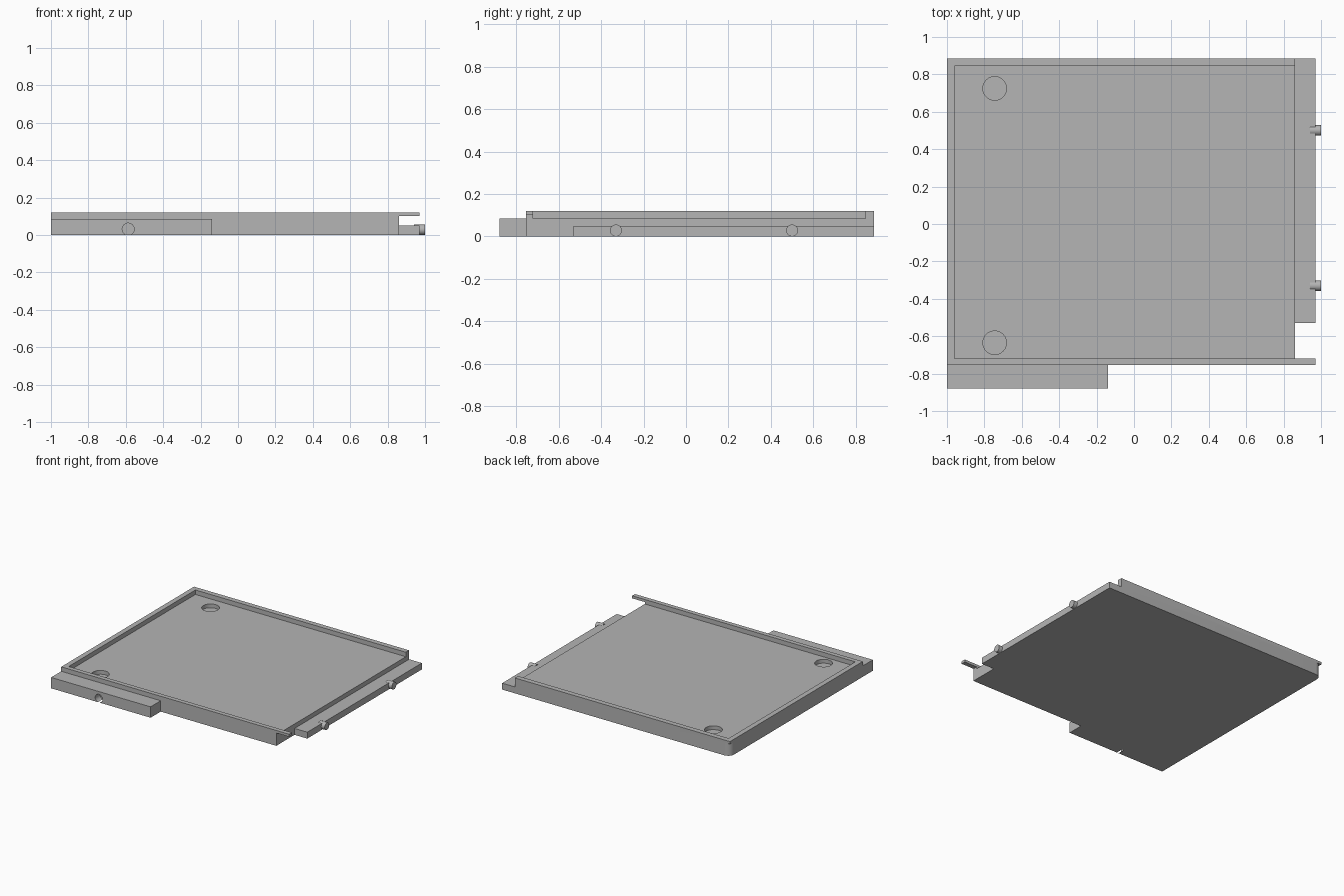
import bpy, bmesh, math
from mathutils import Matrix

if "Cube" in bpy.data.objects:
    bpy.data.objects.remove(bpy.data.objects["Cube"], do_unlink=True)

grey = bpy.data.materials.new("plain grey")
grey.use_nodes = True
COLOUR = (0.46, 0.46, 0.46, 1)
grey.diffuse_color = COLOUR
grey.node_tree.nodes["Principled BSDF"].inputs["Base Color"].default_value = COLOUR


def finish(name, bm):
    bmesh.ops.recalc_face_normals(bm, faces=bm.faces)
    mesh = bpy.data.meshes.new(name)
    bm.to_mesh(mesh)
    bm.free()
    mesh.materials.append(grey)
    ob = bpy.data.objects.new(name, mesh)
    bpy.context.collection.objects.link(ob)
    return ob


def box(name, x, y, z):
    bm = bmesh.new()
    bmesh.ops.create_cube(bm, size=1)
    for v in bm.verts:
        v.co = [lo if c < 0 else hi for c, (lo, hi) in zip(v.co, (x, y, z))]
    return finish(name, bm)


def cylinder(name, centre, radius, length, axis="Z"):
    turn = {"X": Matrix.Rotation(math.pi / 2, 4, "Y"),
            "Y": Matrix.Rotation(math.pi / 2, 4, "X"),
            "Z": Matrix()}[axis]
    bm = bmesh.new()
    bmesh.ops.create_cone(bm, cap_ends=True, segments=48, radius1=radius, radius2=radius,
                          depth=length, matrix=Matrix.Translation(centre) @ turn)
    return finish(name, bm)


def prism(name, outline, z0, z1):
    bm = bmesh.new()
    face = bm.faces.new([bm.verts.new((x, y, z0)) for x, y in outline])
    new = bmesh.ops.extrude_face_region(bm, geom=[face])["geom"]
    bmesh.ops.translate(bm, vec=(0, 0, z1 - z0),
                        verts=[g for g in new if isinstance(g, bmesh.types.BMVert)])
    return finish(name, bm)


def cut(target, cutter):
    cutter.hide_render = True
    mod = target.modifiers.new("cut", "BOOLEAN")
    mod.operation, mod.solver, mod.object = "DIFFERENCE", "EXACT", cutter
    bpy.context.view_layer.objects.active = target
    bpy.ops.object.modifier_apply(modifier=mod.name)
    bpy.data.objects.remove(cutter, do_unlink=True)


def shade(ob):
    bpy.ops.object.select_all(action="DESELECT")
    ob.select_set(True)
    bpy.context.view_layer.objects.active = ob
    bpy.ops.object.shade_smooth_by_angle(angle=math.radians(30))


# Tray: one block with its recesses cut away
tray = box("tray", (-1, 0.97), (-0.755, 0.885), (0, 0.12))
cut(tray, box("tray_pocket", (-0.96, 1.2), (-0.72, 0.845), (0.085, 0.3)))
cut(tray, box("flange_step", (0.86, 1.3), (-0.72, 1.1), (0.05, 0.35)))
cut(tray, box("flange_gap", (0.86, 1.4), (-1.2, -0.53), (-0.2, 0.10)))

# Rounded corner under the top lip
R = 0.05
arc = [(-1 + R - R * math.cos(a), 0.885 - R + R * math.sin(a))
       for a in (i * math.pi / 16 for i in range(9))]
cut(tray, prism("corner_round", arc + [(-1 + R, 1.0), (-1.1, 1.0), (-1.1, 0.885 - R)], -0.1, 0.10))

# Shallow round recesses in the floor
for y in (-0.635, 0.725):
    cut(tray, cylinder("floor_recess", (-0.745, y, 0.105), 0.063, 0.1))

# Front block with its round socket
block = box("front_block", (-1, -0.14), (-0.88, -0.755), (0, 0.085))
cut(block, cylinder("socket", (-0.587, -0.88, 0.031), 0.032, 0.12, "Y"))

# Side pegs
pegs = [cylinder(name, (0.97, y, 0.028), 0.028, 0.06, "X")
        for name, y in (("front_peg", -0.33), ("back_peg", 0.5))]

for part in (tray, block, *pegs):
    shade(part)
